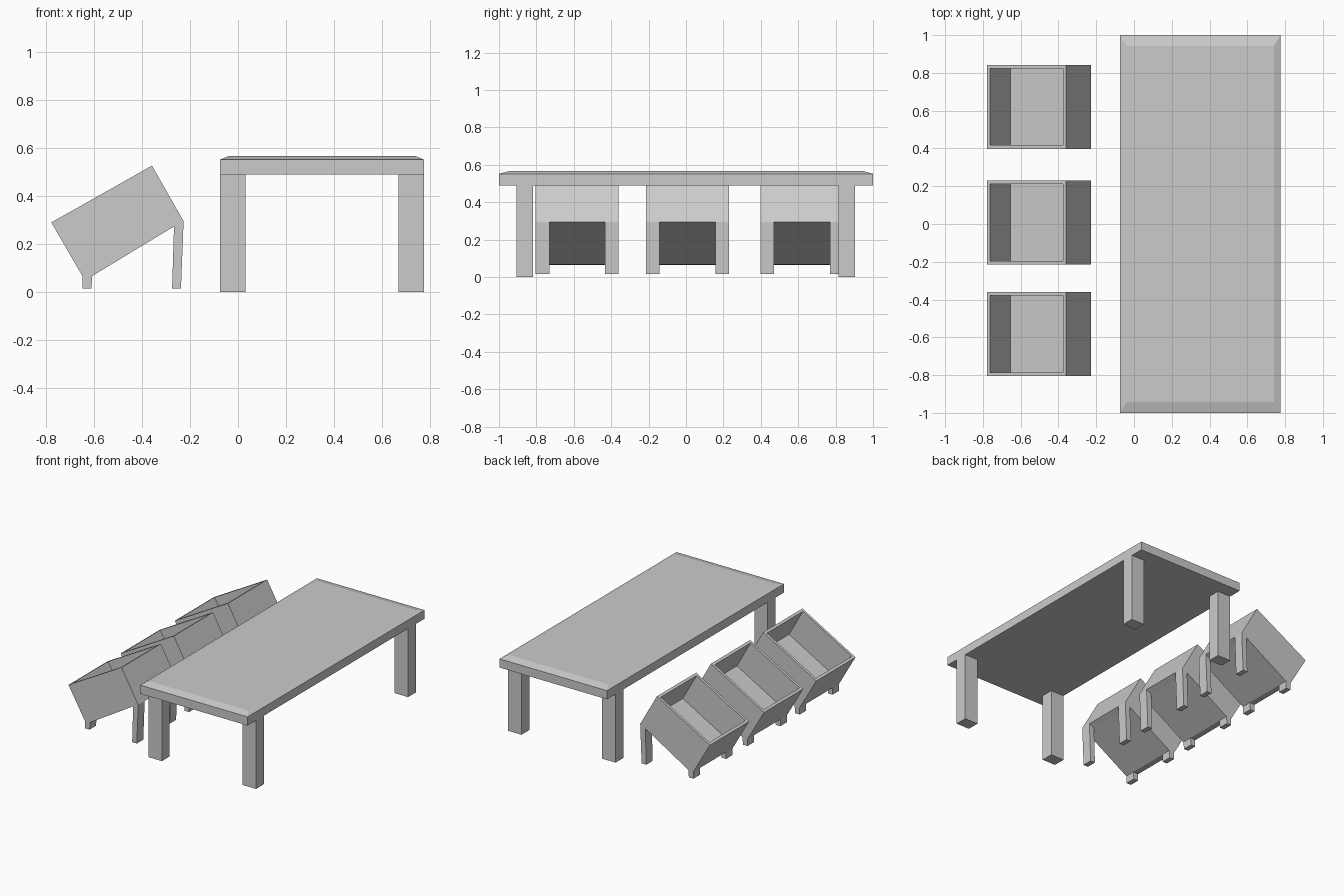
import bpy, bmesh

if "Cube" in bpy.data.objects:
    bpy.data.objects.remove(bpy.data.objects["Cube"])


def finish(bm, name):
    bmesh.ops.recalc_face_normals(bm, faces=bm.faces)
    mesh = bpy.data.meshes.new(name)
    bm.to_mesh(mesh)
    bm.free()
    obj = bpy.data.objects.new(name, mesh)
    bpy.context.collection.objects.link(obj)
    return obj


def add_prism(bm, profile, y0, y1):
    """Extrude an (x, z) profile between two y positions; return its side faces."""
    a = [bm.verts.new((x, y0, z)) for x, z in profile]
    b = [bm.verts.new((x, y1, z)) for x, z in profile]
    bm.faces.new(a)
    bm.faces.new(b[::-1])
    n = len(profile)
    return [bm.faces.new((a[i], b[i], b[(i + 1) % n], a[(i + 1) % n])) for i in range(n)]


def prism(name, profile, y0, y1):
    bm = bmesh.new()
    add_prism(bm, profile, y0, y1)
    return finish(bm, name)


def rect(x0, x1, z0, z1):
    return [(x0, z0), (x1, z0), (x1, z1), (x0, z1)]


# Table top: slab with a shallow chamfer raised from its upper face
LEFT, RIGHT = -0.776, 0.776
TX0, TX1 = -0.075, 0.776
bm = bmesh.new()
slab_sides = add_prism(bm, rect(TX0, TX1, 0.49, 0.552), -1, 1)
top = slab_sides[2]
raised = bmesh.ops.extrude_discrete_faces(bm, faces=[top])["faces"][0]
cx = (TX0 + TX1) / 2
for v in raised.verts:
    v.co.x = cx + (v.co.x - cx) * 0.918
    v.co.y *= 0.943
    v.co.z = 0.567
finish(bm, "table_top")

# Table legs
for side, x0 in (("left", TX0), ("right", TX1 - 0.106)):
    for end, y0 in (("front", -0.905), ("back", 0.815)):
        prism(f"table_leg_{end}_{side}", rect(x0, x0 + 0.106, 0, 0.49), y0, y0 + 0.088)

# Tilted bins on four legs each
BODY = [(-0.779, 0.29), (-0.359, 0.527), (-0.227, 0.295),
        (-0.267, 0.273), (-0.608, 0.067), (-0.648, 0.064)]
SHORT_LEG = [(-0.648, 0.064), (-0.608, 0.067), (-0.612, 0.015), (-0.648, 0.015)]
LONG_LEG = [(-0.227, 0.295), (-0.267, 0.273), (-0.275, 0.015), (-0.238, 0.015)]
HALF, LEG_W = 0.222, 0.073

for i, yc in enumerate((-0.582, 0.008, 0.62), 1):
    bm = bmesh.new()
    mouth = add_prism(bm, BODY, yc - HALF, yc + HALF)[0]
    bmesh.ops.recalc_face_normals(bm, faces=bm.faces)
    # Hollow out the bin through its sloping top face
    bmesh.ops.inset_region(bm, faces=[mouth], thickness=0.027)
    mouth.normal_update()
    normal = mouth.normal.copy()
    floor = bmesh.ops.extrude_discrete_faces(bm, faces=[mouth])["faces"][0]
    bmesh.ops.translate(bm, verts=list(floor.verts), vec=normal * -0.222)
    finish(bm, f"bin_{i}")
    for end, y0 in (("front", yc - HALF), ("back", yc + HALF - LEG_W)):
        prism(f"bin_{i}_short_leg_{end}", SHORT_LEG, y0, y0 + LEG_W)
        prism(f"bin_{i}_long_leg_{end}", LONG_LEG, y0, y0 + LEG_W)
